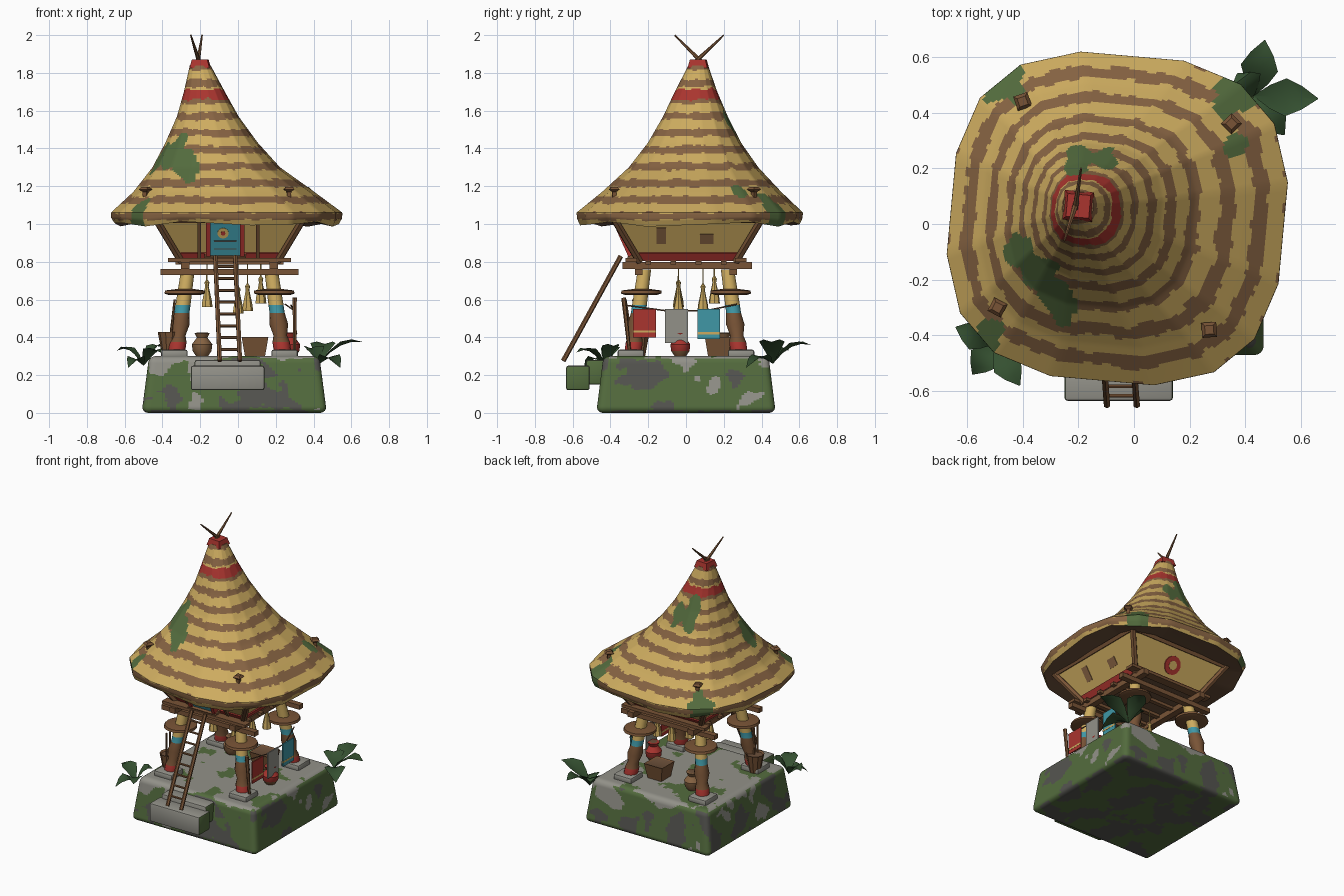
import bpy, bmesh, math
from mathutils import Vector, Matrix, noise

if "Cube" in bpy.data.objects:
    bpy.data.objects.remove(bpy.data.objects["Cube"])

PALETTE = {
    "straw": (.61, .41, .115), "thatch_brown": (.24, .125, .055), "dark_brown": (.15, .08, .042),
    "red": (.40, .035, .028), "teal": (.05, .31, .38), "moss": (.088, .15, .048),
    "stone": (.29, .285, .25), "dark_stone": (.09, .09, .08), "leaf_green": (.035, .08, .03),
    "wood": (.19, .088, .037)}
MATS = {}
for key, col in PALETTE.items():
    m = bpy.data.materials.new(key)
    m.use_nodes = True
    m.diffuse_color = (*col, 1)
    m.node_tree.nodes["Principled BSDF"].inputs["Base Color"].default_value = (*col, 1)
    MATS[key] = m
CX = -.045  # hut axis
made = []


def finish(name, bm, rule):
    """Turn a bmesh into an object; rule is a colour name or a function of a face."""
    bmesh.ops.recalc_face_normals(bm, faces=bm.faces)
    me = bpy.data.meshes.new(name)
    slots = []
    for f in bm.faces:
        key = rule if isinstance(rule, str) else rule(f)
        if key not in slots:
            slots.append(key)
            me.materials.append(MATS[key])
        f.material_index = slots.index(key)
    bm.to_mesh(me)
    bm.free()
    ob = bpy.data.objects.new(name, me)
    bpy.context.collection.objects.link(ob)
    made.append(ob)


def box(name, lo, hi, rule, mat=Matrix(), bevel=0):
    lo, hi = Vector(lo), Vector(hi)
    bm = bmesh.new()
    bmesh.ops.create_cube(bm, size=1)
    for v in bm.verts:
        v.co = (lo + hi) / 2 + v.co * (hi - lo)
    if bevel:
        bmesh.ops.bevel(bm, geom=bm.edges[:], offset=bevel, segments=2, affect='EDGES', profile=.5)
    bm.transform(mat)
    finish(name, bm, rule)


def bar(name, a, b, r1, r2, color, sides=6):
    a, b = Vector(a), Vector(b)
    bm = bmesh.new()
    bmesh.ops.create_cone(bm, cap_ends=True, segments=sides, radius1=r1, radius2=r2, depth=(b - a).length)
    bm.transform(Matrix.Translation((a + b) / 2) @ (b - a).to_track_quat('Z', 'Y').to_matrix().to_4x4())
    finish(name, bm, color)


def lathe(name, rings, base, lean=(0, 0), sides=14, turn=0):
    """rings: (radius, height, colour of the band above); lean shears the axis."""
    bm = bmesh.new()
    loops = [[bm.verts.new((base[0] + lean[0] * z + r * math.cos(turn + math.tau * i / sides),
                            base[1] + lean[1] * z + r * math.sin(turn + math.tau * i / sides),
                            base[2] + z)) for i in range(sides)] for r, z, c in rings]
    colors = {}
    for k in range(len(rings) - 1):
        for i in range(sides):
            j = (i + 1) % sides
            f = bm.faces.new((loops[k][i], loops[k][j], loops[k + 1][j], loops[k + 1][i]))
            colors[f] = rings[k][2]
    colors[bm.faces.new(loops[0])] = rings[0][2]
    colors[bm.faces.new(loops[-1])] = rings[-1][2]
    finish(name, bm, lambda f: colors[f])


# Mossy rock base: a rounded, tapered block
bm = bmesh.new()
bmesh.ops.create_cube(bm, size=2)
bmesh.ops.subdivide_edges(bm, edges=bm.edges[:], cuts=59, use_grid_fill=True)
half, rad = Vector((.49, .475, .15)), .035
for v in bm.verts:
    p = v.co * half
    inner = Vector([max(-h + rad, min(h - rad, c)) for c, h in zip(p, half)])
    d = p - inner
    p = inner + (d.normalized() * rad if d.length > 1e-6 else d)
    taper = 1 - .08 * (p.z / .3 + .5)
    v.co = (p.x * taper - .02, p.y * taper, p.z + .15)


def rock(f):
    c = f.calc_center_median()
    n = noise.noise(c * 6) + .35 * noise.noise(c * 19)
    if f.normal.z > .7:
        return "moss" if n > .2 else "stone"
    if n > (.27 if f.normal.z > -.5 else 0):
        return "dark_stone"
    return "stone" if n < -.4 + 4 * max(0, c.z - .23) and f.normal.z > -.5 else "moss"


finish("rock_base", bm, rock)
step_rule = lambda f: "moss" if abs(f.normal.x) > .7 or f.normal.z < -.5 else "stone"
box("entry_step", (-.25, -.635, .12), (.14, -.51, .25), step_rule, bevel=.012)
box("upper_step", (-.23, -.53, .15), (.12, -.42, .28), step_rule, bevel=.012)

# Stilts with foot stones and guard discs
for sx in (-1, 1):
    for sy in (-1, 1):
        foot = (CX + sx * .28, sy * .28, .33)
        lean = (-sx * .14, -sy * .14)
        fx, fy = CX + sx * .292, sy * .292
        box("foot_stone", (fx - .07, fy - .07, .29), (fx + .07, fy + .07, .335), "stone", bevel=.012)
        lathe("stilt", [(.046, 0, "red"), (.046, .045, "wood"), (.036, .08, "wood"), (.05, .14, "wood"),
                        (.04, .20, "teal"), (.04, .24, "straw"), (.036, .43, "straw")], foot, lean)
        lathe("guard_disc", [(.085, .295, "wood"), (.108, .302, "wood"), (.105, .318, "wood"),
                             (.05, .325, "wood")], foot, lean, 16)

# Platform beams and floor
for s in (-1, 1):
    box("cross_beam", (-.41, s * .25 - .02, .73), (.32, s * .25 + .02, .762), "wood")
    box("long_beam", (CX + s * .235 - .022, -.335, .762), (CX + s * .235 + .022, .35, .80), "wood")
    box("edge_plank", (-.37, s * .29 - .03, .80), (.28, s * .29 + .03, .82), "wood")
for i in range(4):
    y = -.2 + i * .133
    box("floor_joist", (-.33, y - .015, .785), (.24, y + .015, .805), "wood")
box("floor", (CX - .25, -.25, .805), (CX + .25, .26, .82), "dark_brown")

# Flared hut walls
tilt = math.atan(.61)
lathe("hut_walls", [(.25 * 2 ** .5, 0, "straw"), (.402 * 2 ** .5, .25, "straw")], (CX, .01, .81),
      sides=4, turn=math.pi / 4)
for k in range(4):
    wall = (Matrix.Translation((CX, .01, 0)) @ Matrix.Rotation(k * math.pi / 2, 4, 'Z')
            @ Matrix.Translation((0, -.25, .81)) @ Matrix.Rotation(tilt, 4, 'X'))
    box("wall_skirting", (-.26, -.008, 0), (.26, .004, .045), "red", wall)
    box("wall_rail", (-.37, -.018, .24), (.37, .01, .265), "wood", wall)
    a = k * math.pi / 2 + math.pi / 4
    d = Vector((math.cos(a), math.sin(a), 0)) * 2 ** .5
    c = Vector((CX, .01, 0))
    bar("corner_post", c + d * .255 + Vector((0, 0, .80)), c + d * .405 + Vector((0, 0, 1.05)), .02, .02, "wood")
    if k == 2:
        for r, h, col in ((.062, .006, "red"), (.03, .009, "straw")):
            bar("wall_emblem", wall @ Vector((0, 0, .13)), wall @ Vector((0, -h, .13)), r, r, col, 14)
    elif k != 0:
        for x, w, h in ((-.14, .025, .1), (.1, .035, .06)):
            box("wall_patch", (x - w, -.004, .1), (x + w, .004, .1 + h), "thatch_brown", wall)
    else:
        for x in (-.16, .15):
            box("wall_post", (x - .01, -.02, 0), (x + .01, .004, .27), "wood", wall)

# Door in a frame standing slightly out from the front wall
door = Matrix.Translation((-.067, -.275, .82)) @ Matrix.Rotation(.42, 4, 'X')
box("door", (-.08, -.012, .015), (.08, .06, .22), "teal", door)
for s in (-1, 1):
    box("door_post", (s * .09 - .012, -.025, 0), (s * .09 + .012, .06, .225), "red", door)
box("door_sill", (-.11, -.03, 0), (.11, .06, .02), "wood", door)
for r, h, col in ((.03, .016, "straw"), (.012, .019, "red")):
    bar("door_medallion", door @ Vector((-.012, -.01, .15)), door @ Vector((-.012, -h, .15)), r, r, col, 14)
for z in (.055, .1):
    box("door_stripe", (-.06, -.015, z), (.06, 0, z + .006), "dark_stone", door)

# Thatched roof: height, centre x, half x, centre y, half y
SHAPE = [(1.0, -.06, .588, .02, .575), (1.03, -.06, .605, .02, .59), (1.06, -.06, .607, .02, .594),
         (1.17, -.075, .475, .03, .47), (1.30, -.115, .335, .04, .34), (1.43, -.14, .243, .045, .245),
         (1.57, -.16, .162, .05, .17), (1.70, -.178, .108, .053, .112), (1.84, -.2, .055, .065, .052)]
SIDES, FINE, ROWS = 16, 10, 110


def roof_corner(z, k):
    for lo, hi in zip(SHAPE, SHAPE[1:]):
        if z <= hi[0] + 1e-6:
            break
    t = (z - lo[0]) / (hi[0] - lo[0])
    _, cx, hx, cy, hy = [p + (q - p) * t for p, q in zip(lo, hi)]
    power = 2 / (2.8 - .5 * (z - 1))
    a = math.tau * (k + .5) / SIDES
    u = math.copysign(abs(math.cos(a)) ** power, math.cos(a))
    v = math.copysign(abs(math.sin(a)) ** power, math.sin(a))
    ct, st = math.cos(-.09), math.sin(-.09)
    sag = .014 * math.sin(k * 2.4) * max(0, 1.06 - z) / .06
    return Vector((cx + hx * (u * ct - v * st), cy + hy * (u * st + v * ct), z + sag))


def roof_ring(z):
    corners = [roof_corner(z, k) for k in range(SIDES)]
    return [corners[i // FINE].lerp(corners[(i // FINE + 1) % SIDES], i % FINE / FINE)
            for i in range(SIDES * FINE)]


MOSS = [(-.41, -.1, .055), (-.34, -.17, .065), (-.29, -.24, .055), (-.26, -.31, .05), (-.2, .23, .05),
        (-.1, .23, .045), (-.46, .5, .075), (.36, .46, .075), (.37, .29, .045), (-.52, -.4, .05)]


def thatch(f):
    c = f.calc_center_median()
    if f in under:
        return "dark_brown"
    n = noise.noise(c * 14)
    if any(math.hypot(c.x - x, c.y - y) < r * (1 + .5 * n) for x, y, r in MOSS):
        return "moss"
    z = c.z + .01 * n + .01 * noise.noise(c * 32)
    if 1.66 < z < 1.715:
        return "red"
    s = (z - 1.04) / .0885
    return "thatch_brown" if abs(s - round(s)) < .22 else "straw"


bm = bmesh.new()
rings = [[bm.verts.new(p) for p in roof_ring(1 + .84 * r / ROWS)] for r in range(ROWS + 1)]
ceiling = [bm.verts.new((CX + (v.co.x - CX) * .3, v.co.y * .3, 1.075)) for v in rings[0]]
rings.insert(0, ceiling)
under = {bm.faces.new(ceiling)}
for r0, r1 in zip(rings, rings[1:]):
    for i in range(len(r0)):
        j = (i + 1) % len(r0)
        f = bm.faces.new((r0[i], r0[j], r1[j], r1[i]))
        if r0 is ceiling:
            under.add(f)
bm.faces.new(rings[-1])
finish("thatched_roof", bm, thatch)
lathe("roof_cap", [(.075, 0, "red"), (.058, .045, "red")], (-.2, .065, 1.825), sides=4, turn=.7)
bar("finial_horn", (-.2, .1, 1.84), (-.25, -.06, 2.0), .013, .004, "wood")
bar("finial_horn", (-.215, .03, 1.84), (-.19, .2, 2.0), .013, .004, "wood")

# Rafter ends poking through the thatch
for x, y in ((-.49, -.3), (.27, -.38), (.35, .36), (-.4, .44)):
    lathe("rafter_end", [(.014, 0, "wood"), (.016, .035, "wood"), (.038, .048, "wood"), (.022, .062, "wood")],
          (x, y, 1.135), sides=4, turn=x * 9)

# Ladder
tops, feet = [(-.12, -.345, .83), (-.015, -.345, .83)], [(-.097, -.65, .275), (.01, -.65, .275)]
for a, b in zip(tops, feet):
    bar("ladder_rail", a, b, .013, .013, "wood")
for i in range(8):
    ends = [Vector(a).lerp(Vector(b), .1 + .113 * i) for a, b in zip(tops, feet)]
    bar("ladder_rung", *ends, .008, .008, "wood")

# Washing line and cloths
line = [(.28, -.32, .57), (.3, -.1, .54), (.3, .1, .54), (.25, .27, .575)]
for a, b in zip(line, line[1:]):
    bar("washing_line", a, b, .004, .004, "dark_brown")
for y, z, col in ((-.22, .40, "red"), (-.05, .37, "stone"), (.12, .39, "teal")):
    box("hanging_cloth", (.303, y - .06, z), (.311, y + .06, .55), col)
    if col != "stone":
        box("cloth_stripe", (.302, y - .06, z + .025), (.312, y + .06, z + .037), "straw")
bar("leaning_pole", (.3, -.30, .33), (.3, -.33, .61), .009, .013, "wood")

# Hanging sheaves, jars, crate and basket
for x, y, z in ((-.165, -.04, .56), (.05, .09, .54), (.12, .15, .58), (0, -.04, .525)):
    lathe("hanging_sheaf", [(.03, 0, "straw"), (.027, .03, "straw"), (.01, .11, "straw"),
                            (.014, .13, "straw"), (.004, .145, "straw"), (.003, .79 - z, "wood")], (x, y, z), sides=7)
for x, y, low, high in ((-.19, .2, "thatch_brown", "thatch_brown"), (.275, -.03, "wood", "red")):
    lathe("clay_jar", [(.03, 0, low), (.05, .03, high), (.054, .065, high), (.028, .1, high),
                       (.04, .125, high), (.025, .127, "dark_brown")], (x, y, .298))
lathe("crate", [(.075, 0, "wood"), (.1, .105, "wood"), (.085, .1, "dark_brown")], (.09, .17, .298),
      sides=4, turn=math.pi / 4)
lathe("basket", [(.035, 0, "wood"), (.06, .13, "wood"), (.05, .12, "dark_brown")], (-.365, -.25, .298), sides=10)
for dx in (-.02, .02):
    bar("basket_tool", (-.365, -.26 + dx, .33), (-.335, -.3 + dx, .6), .008, .006, "wood")


# Broad-leaved plants
def leaf(base, tip, width):
    base, tip = Vector(base), Vector(tip)
    mid = (base + tip) / 2 + Vector((0, 0, .08))
    side = (tip - base).cross(Vector((0, 0, 1))).normalized()
    bm, rows = bmesh.new(), []
    for i in range(5):
        t = i / 4
        p = base * (1 - t) ** 2 + mid * 2 * t * (1 - t) + tip * t * t
        w = width * max(.03, 1 - abs(2 * t - 1) ** 1.4)
        rows.append([bm.verts.new(p + side * w * s + Vector((0, 0, .3 * w * abs(s)))) for s in (-1, 0, 1)])
    for r0, r1 in zip(rows, rows[1:]):
        for k in (0, 1):
            bm.faces.new((r0[k], r0[k + 1], r1[k + 1], r1[k]))
    finish("plant_leaf", bm, "leaf_green")


for tip in ((.66, .45, .375), (.47, .66, .36), (.54, .32, .24), (.37, .54, .33)):
    leaf((.43, .46, .26), tip, .068)
for tip in ((-.64, -.37, .33), (-.58, -.54, .24), (-.41, -.58, .32), (-.41, -.37, .35)):
    leaf((-.5, -.43, .25), tip, .055)

# Smooth shading with sharp edges kept
bpy.ops.object.select_all(action='DESELECT')
for ob in made:
    ob.select_set(True)
bpy.context.view_layer.objects.active = made[0]
bpy.ops.object.shade_smooth_by_angle(angle=math.radians(35))
